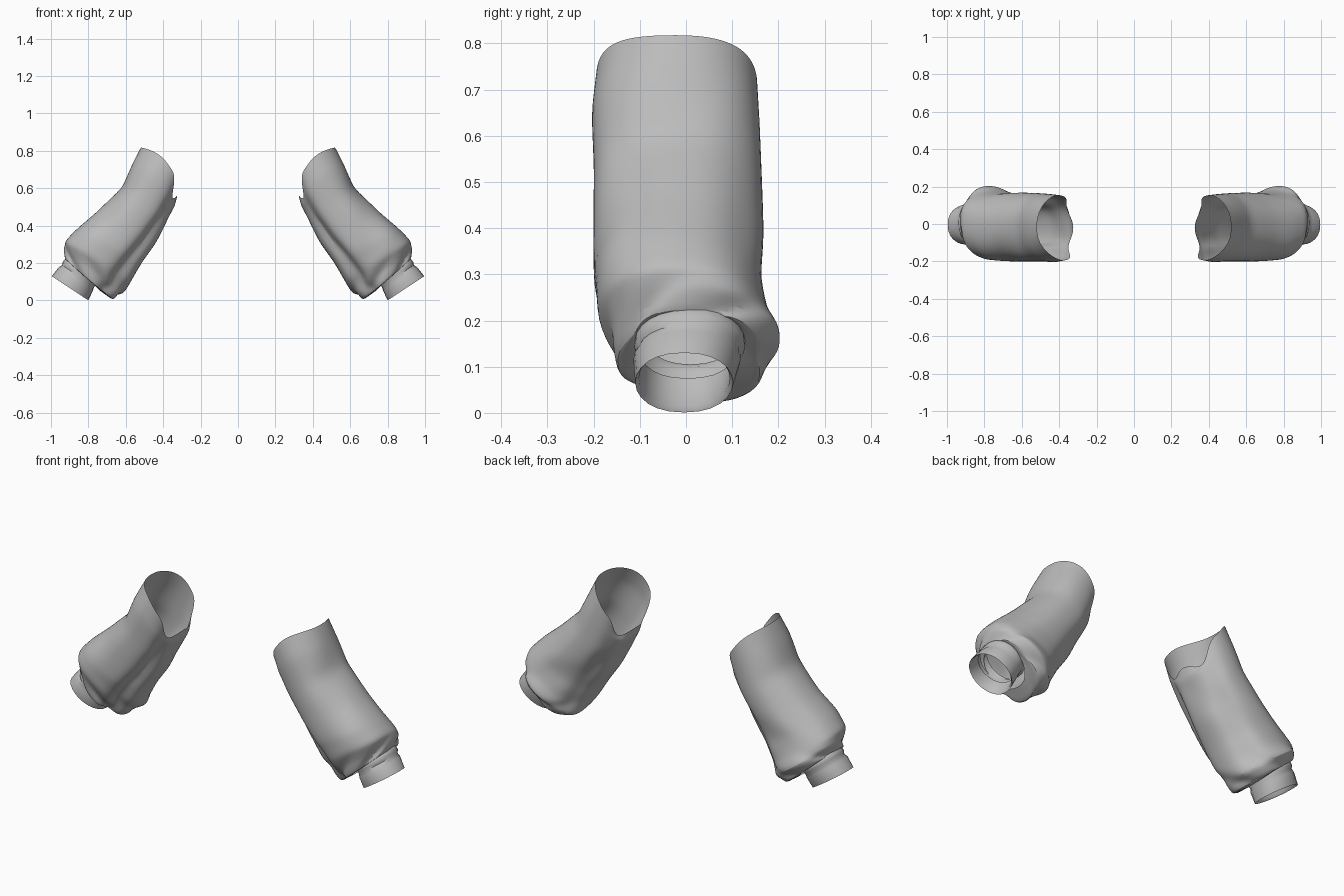
import bpy, bmesh, math
from mathutils import Vector

if "Cube" in bpy.data.objects:
    bpy.data.objects.remove(bpy.data.objects["Cube"])

cloth = bpy.data.materials.new("grey_cloth")
cloth.diffuse_color = (0.5, 0.5, 0.5, 1)
cloth.use_nodes = True
cloth.node_tree.nodes["Principled BSDF"].inputs["Base Color"].default_value = cloth.diffuse_color

# Rings: outer x, outer z, inner x, inner z, front y, back y, bow along the arm
SLEEVE = [
    (.520, .818, .340, .535, -.195, .155, .075),
    (.575, .715, .338, .498, -.205, .160, .050),
    (.628, .600, .383, .410, -.200, .165, .020),
    (.760, .470, .440, .305, -.202, .170, .000),
    (.860, .385, .515, .200, -.208, .172, .000),
    (.925, .320, .570, .105, -.195, .185, .000),
    (.934, .275, .610, .032, -.165, .208, .000),
    (.930, .225, .665, .000, -.150, .170, -.005),
    (.900, .215, .735, .050, -.110, .120, .000),
]
CUFF = [
    (.895, .235, .735, .105, -.090, .110, 0),
    (.925, .222, .755, .100, -.110, .128, 0),
    (.938, .205, .764, .082, -.112, .128, 0),
    (.940, .190, .770, .070, -.106, .118, 0),
    (.958, .178, .776, .052, -.114, .118, 0),
    (.996, .130, .800, .001, -.110, .102, 0),
    (.985, .135, .803, .014, -.102, .095, 0),
    (.945, .185, .775, .075, -.098, .105, 0),
]


def ring_point(ring, t, power, skew):
    """Point on a rounded cross-section; t = 0 is the outer side of the arm."""
    ox, oz, ix, iz, y0, y1, bow = ring
    c, s = math.cos(t), math.sin(t)
    cc = math.copysign(abs(c) ** power, c) + skew * s * s
    ss = math.copysign(abs(s) ** .88, s)
    if s > 0:
        bow *= .55
    across = Vector((ox - ix, 0, oz - iz))
    up = Vector((-across.z, 0, across.x)).normalized()
    p = Vector(((ox + ix) / 2, (y0 + y1) / 2, (oz + iz) / 2))
    return p + across * cc / 2 + Vector((0, ss * (y1 - y0) / 2, 0)) + up * bow * s * s


def bump(x, centre, width):
    return math.exp(-((x - centre) / width) ** 2)


def wrinkle(v, t):
    """Inward depth of the cloth folds at length v (0 to 1) and angle t."""
    ends = math.sin(math.pi * min(max(v, 0), 1))
    d = .009 * max(0, math.sin(2 * t + 9 * v)) ** 2 * ends
    # bunching above the wrist
    d += .022 * bump(v, .82, .13) * max(0, math.sin(5 * t + 22 * v))
    # long tucks in front of and behind the underarm
    d += .042 * bump(t, math.pi + .75 + .3 * (v - .4), .22) * ends
    d += .015 * bump(t, math.pi - .8 + .3 * (v - .4), .22) * ends
    # flattened panel behind the elbow
    d += .010 * bump(t, .85, .4) * bump(v, .45, .2)
    return d


def tube(name, rings, sides, steps, folds, side):
    bm = bmesh.new()
    rows = []
    n = (len(rings) - 1) * steps
    for i in range(n + 1):
        k = min(i // steps, len(rings) - 2)
        f = i / steps - k
        ring = [a + (b - a) * f for a, b in zip(rings[k], rings[k + 1])]
        mid = Vector(((ring[0] + ring[2]) / 2, (ring[4] + ring[5]) / 2, (ring[1] + ring[3]) / 2))
        opening = max(0, 1 - i / (2 * steps)) if folds else 0
        wrist = max(0, i / n - .6) if folds else 0
        power = .88 + .12 * opening + .3 * wrist if folds else 1
        row = []
        for j in range(sides):
            t = 2 * math.pi * j / sides
            p = ring_point(ring, t, power, .09 * opening)
            if folds:
                p += (mid - p).normalized() * wrinkle(i / n, t)
                # ragged underarm edge of the shoulder opening
                rag = max(0, -math.cos(t)) * max(0, 1 - i / 3)
                p += Vector((.5, 0, -.8)) * rag * .035 * math.cos(5 * t)
            row.append(bm.verts.new((p.x * side, p.y, p.z)))
        rows.append(row)
    for a, b in zip(rows, rows[1:]):
        for j in range(sides):
            q = (j + 1) % sides
            face = (a[j], b[j], b[q], a[q])
            bm.faces.new(face if side < 0 else face[::-1])
    mesh = bpy.data.meshes.new(name)
    bm.to_mesh(mesh)
    bm.free()
    mesh.materials.append(cloth)
    obj = bpy.data.objects.new(name, mesh)
    bpy.context.collection.objects.link(obj)
    if folds:
        sub = obj.modifiers.new("soft_cloth", 'SUBSURF')
        sub.levels = sub.render_levels = 1
    bpy.ops.object.select_all(action='DESELECT')
    obj.select_set(True)
    bpy.context.view_layer.objects.active = obj
    bpy.ops.object.shade_smooth_by_angle(angle=math.radians(50))
    return obj


# Matching pair of sleeves, each with a wrist cuff
for label, side in (("right", 1), ("left", -1)):
    tube(label + "_sleeve", SLEEVE, 36, 3, True, side)
    tube(label + "_cuff", CUFF, 24, 1, False, side)
